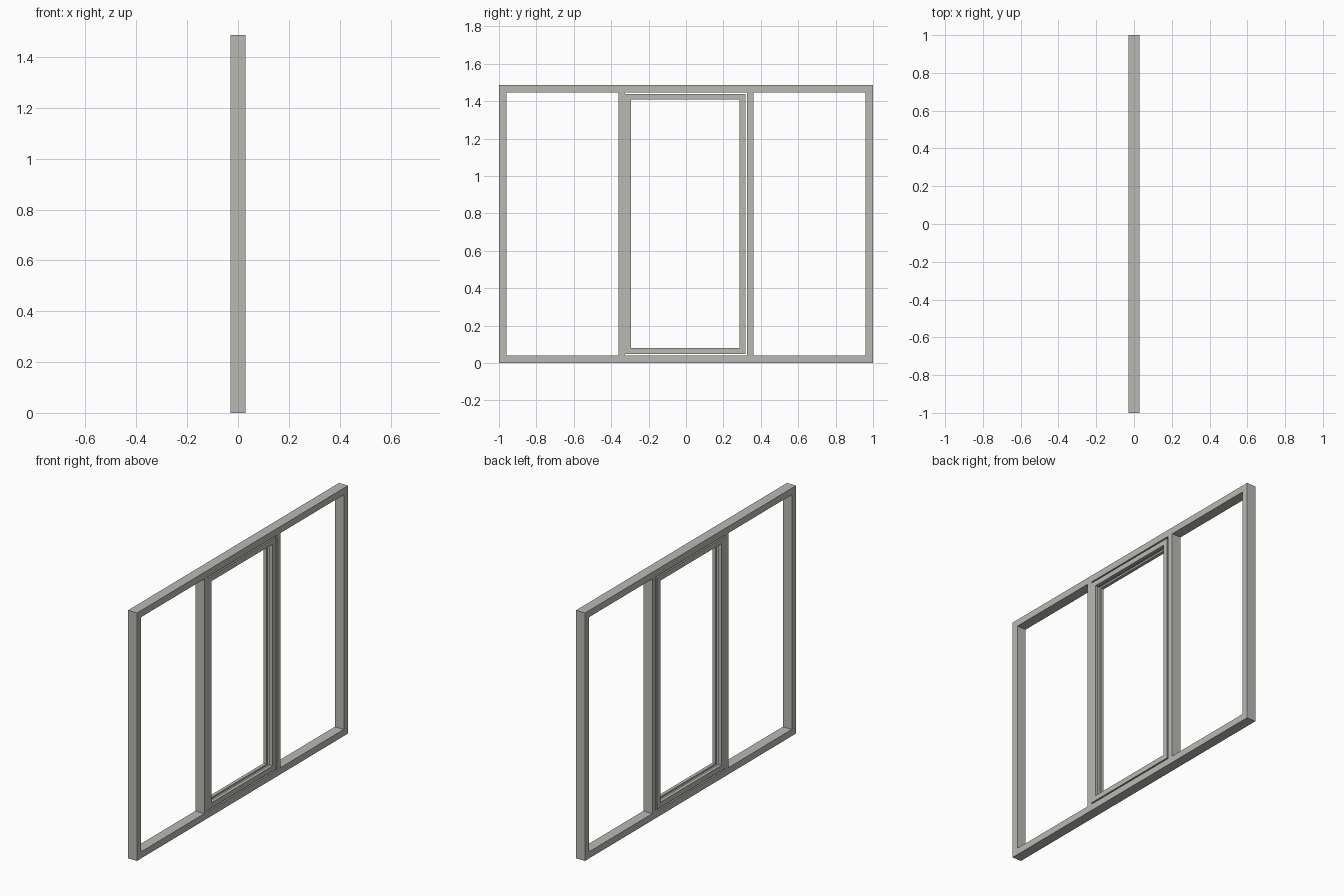
import bpy, bmesh

if "Cube" in bpy.data.objects:
    bpy.data.objects.remove(bpy.data.objects["Cube"])

mat = bpy.data.materials.new("warm_grey")
mat.diffuse_color = (0.49, 0.49, 0.455, 1)
mat.use_nodes = True
mat.node_tree.nodes["Principled BSDF"].inputs["Base Color"].default_value = mat.diffuse_color

D = 0.03      # half depth of every member
H = 1.487     # overall height
BAR = 0.04    # outer frame width


def finish(name, bm):
    bmesh.ops.recalc_face_normals(bm, faces=bm.faces)
    me = bpy.data.meshes.new(name)
    bm.to_mesh(me)
    bm.free()
    me.materials.append(mat)
    ob = bpy.data.objects.new(name, me)
    bpy.context.collection.objects.link(ob)
    return ob


def ring(name, y0, y1, z0, z1, profile):
    """Sweep a closed (inset, x) profile round a mitred rectangle."""
    bm = bmesh.new()
    loops = []
    for cy, cz, sy, sz in ((y0, z0, 1, 1), (y1, z0, -1, 1), (y1, z1, -1, -1), (y0, z1, 1, -1)):
        loops.append([bm.verts.new((x, cy + sy * i, cz + sz * i)) for i, x in profile])
    n = len(profile)
    for k in range(4):
        a, b = loops[k], loops[(k + 1) % 4]
        for j in range(n):
            bm.faces.new((a[j], b[j], b[(j + 1) % n], a[(j + 1) % n]))
    return finish(name, bm)


def box(name, y0, y1, z0, z1):
    bm = bmesh.new()
    bmesh.ops.create_cube(bm, size=1)
    for v in bm.verts:
        v.co = (v.co.x * 2 * D, y0 + (v.co.y + 0.5) * (y1 - y0), z0 + (v.co.z + 0.5) * (z1 - z0))
    return finish(name, bm)


# Outer frame
ring("outer_frame", -1, 1, 0, H, [(0, -D), (0, D), (BAR, D), (BAR, -D)])

# Two mullions dividing the opening into three lights
for name, s in (("left_mullion", -1), ("right_mullion", 1)):
    y0, y1 = sorted((s * 0.325, s * 0.362))
    box(name, y0, y1, BAR, H - BAR)

# Centre sash, with a glazing groove round its inner edge and a thin gap on three sides
W, G = 0.031, 0.01
ring("centre_sash", -0.325, 0.317, BAR + 0.008, H - BAR - 0.008,
     [(0, -D), (0, D), (W, D), (W, G), (W - 0.01, G), (W - 0.01, -G), (W, -G), (W, -D)])
